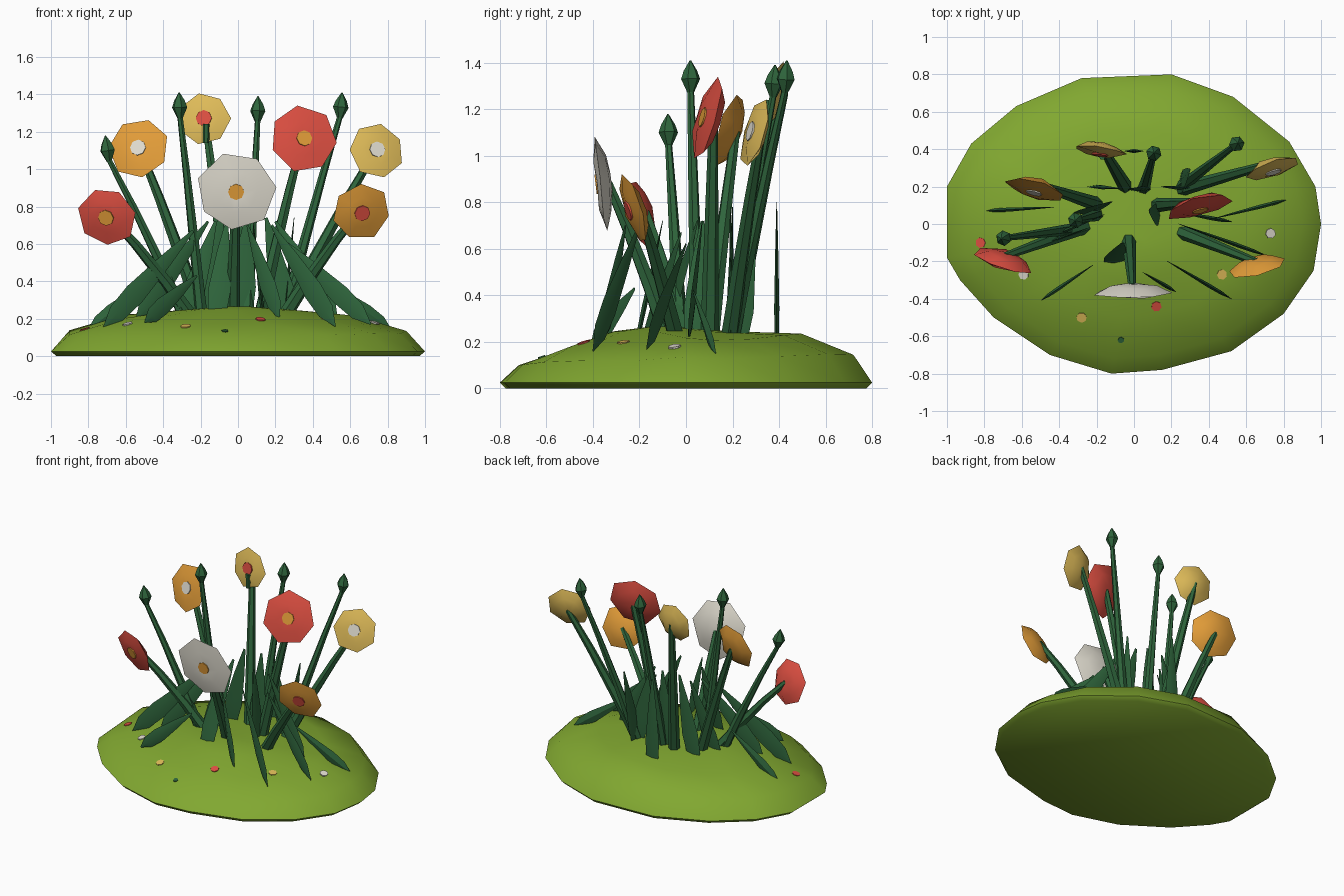
import bpy, bmesh, math, random
from mathutils import Vector
from mathutils.bvhtree import BVHTree

random.seed(4)
if "Cube" in bpy.data.objects:
    bpy.data.objects.remove(bpy.data.objects["Cube"])

UP = Vector((0, 0, 1))


def material(name, *rgb):
    mat = bpy.data.materials.new(name)
    mat.use_nodes = True
    mat.diffuse_color = (*rgb, 1)
    shader = next(n for n in mat.node_tree.nodes if n.type == 'BSDF_PRINCIPLED')
    shader.inputs["Base Color"].default_value = (*rgb, 1)
    return mat


GRASS = material("grass green", 0.22, 0.39, 0.03)
STEM = material("stem green", 0.028, 0.13, 0.045)
RED = material("petal red", 0.74, 0.08, 0.055)
ORANGE = material("petal orange", 0.75, 0.33, 0.04)
YELLOW = material("petal yellow", 0.74, 0.5, 0.1)
WHITE = material("petal white", 0.75, 0.72, 0.63)


def loft(name, rings, mat, angle=50):
    """Bridge equal-sized rings of points into a closed, shaded object."""
    bm = bmesh.new()
    loops = [[bm.verts.new(p) for p in ring] for ring in rings]
    n = len(loops[0])
    for a, b in zip(loops, loops[1:]):
        for i in range(n):
            j = (i + 1) % n
            bm.faces.new((a[i], a[j], b[j], b[i]))
    bm.faces.new(loops[0][::-1])
    bm.faces.new(loops[-1])
    bmesh.ops.remove_doubles(bm, verts=bm.verts, dist=0.0005)
    bmesh.ops.recalc_face_normals(bm, faces=bm.faces)
    mesh = bpy.data.meshes.new(name)
    bm.to_mesh(mesh)
    bm.free()
    obj = bpy.data.objects.new(name, mesh)
    bpy.context.collection.objects.link(obj)
    mesh.materials.append(mat)
    bpy.ops.object.select_all(action='DESELECT')
    obj.select_set(True)
    bpy.context.view_layer.objects.active = obj
    bpy.ops.object.shade_smooth_by_angle(angle=math.radians(angle))
    return obj


def frame(direction):
    """Two unit vectors perpendicular to a direction."""
    side = direction.cross(UP)
    side = side.normalized() if side.length > 0.001 else Vector((1, 0, 0))
    return side, side.cross(direction).normalized()


def circle(center, direction, radius, sides, jitter=0.0, lift=0.0, phase=0.0):
    u, v = frame(direction)
    points = []
    for i in range(sides):
        a = math.tau * i / sides + phase
        r = radius * (1 + random.uniform(-jitter, jitter))
        points.append(center + (u * math.cos(a) + v * math.sin(a)) * r
                      + direction * random.uniform(-lift, lift))
    return points


# Grassy mound: irregular outline stepped up to a low crown
outline = [(1, 0), (0.96, -0.25), (0.8, -0.48), (0.52, -0.68), (0.15, -0.78), (-0.12, -0.8),
           (-0.45, -0.7), (-0.75, -0.5), (-0.93, -0.3), (-1, -0.18), (-1, 0.2), (-0.87, 0.43),
           (-0.63, 0.63), (-0.28, 0.78), (0.2, 0.8), (0.53, 0.68), (0.83, 0.44), (0.97, 0.2)]
steps = [(0.97, 0), (1, 0.025), (0.9, 0.125), (0.62, 0.205), (0.32, 0.245), (0.06, 0.265)]
rings = []
for scale, z in steps:
    wobble = 0.012 if 0.5 < scale < 0.95 else 0
    rings.append([Vector((x * scale, y * scale - 0.2 * max(0, 0.6 - scale),
                          z + (0.03 * y if wobble else 0) + random.uniform(-wobble, wobble)))
                  for x, y in outline])
mound = loft("grass_mound", rings, GRASS, 60)
tree = BVHTree.FromPolygons([v.co for v in mound.data.vertices],
                            [tuple(p.vertices) for p in mound.data.polygons])

# Fallen petals lying on the mound
for x, y, mat in [(-0.82, -0.1, RED), (-0.59, -0.27, WHITE), (-0.28, -0.5, YELLOW),
                  (-0.07, -0.62, STEM), (0.12, -0.44, RED), (0.47, -0.27, YELLOW),
                  (0.73, -0.05, WHITE)]:
    spot, normal, _, _ = tree.ray_cast(Vector((x, y, 1)), -UP)
    size = 0.017 if mat == STEM else 0.028
    loft("fallen_petal", [circle(spot + normal * h, normal, size, 7) for h in (-0.003, 0.005)], mat)


def stem(name, base, top, r0=0.04, r1=0.02):
    """Tapered stalk, slightly steeper at its foot."""
    base, top = Vector((*base, 0.17)), Vector(top)
    path = []
    for t in (0, 0.35, 0.7, 1):
        p = base.lerp(top, t)
        p.z += 0.1 * t * (1 - t)
        path.append((p, r0 + (r1 - r0) * t))
    axis = (top - base).normalized()
    loft(name, [circle(p, axis, r, 6) for p, r in path], STEM)
    return axis


# Flowers: seven-sided blooms with a backed dome and a small centre plate
flowers = [
    ((-0.70, -0.20, 0.745), (-0.33, -1, -0.3), 0.16, RED, ORANGE, (-0.22, 0.0)),
    ((-0.53, 0.185, 1.11), (-0.26, -1, 0.28), 0.17, ORANGE, WHITE, (-0.18, 0.1)),
    ((-0.18, 0.39, 1.27), (-0.15, -1, 0.15), 0.14, YELLOW, RED, (-0.04, 0.19)),
    ((-0.01, -0.365, 0.88), (0, -1, -0.12), 0.21, WHITE, ORANGE, (-0.03, -0.06)),
    ((0.35, 0.09, 1.16), (0.25, -1, 0.28), 0.185, RED, ORANGE, (0.11, 0.1)),
    ((0.74, 0.295, 1.10), (0.3, -1, 0.28), 0.152, YELLOW, WHITE, (0.23, 0.18)),
    ((0.66, -0.23, 0.77), (0.25, -1, -0.33), 0.155, ORANGE, RED, (0.22, -0.03)),
]
for center, facing, radius, petal, heart, foot in flowers:
    c, n = Vector(center), Vector(facing).normalized()
    turn = random.uniform(0, 1)
    profile = [(0.2, -0.045), (0.62, -0.035), (1, 0.0), (0.55, 0.016), (0.2, 0.018)]
    loft("flower_head", [circle(c + n * h, n, radius * s, 7, 0.04, 0.008 if s > 0.5 else 0, turn)
                         for s, h in profile], petal, 60)
    loft("flower_centre", [circle(c + n * h, n, 0.043, 8) for h in (0.016, 0.024)], heart)
    stem("flower_stem", foot, c - n * 0.03)
# Stalk tip showing in front of the rear bloom
tip = Vector((-0.17, 0.36, 1.17))
loft("stalk_tip", [circle(tip + UP * h, UP, r, 6) for h, r in ((-0.03, 0.016), (0.07, 0.018))], STEM)

# Closed buds on their own stalks
for foot, top in [((-0.19, 0.05), (-0.31, 0.02, 1.28)), ((-0.27, -0.02), (-0.69, -0.075, 1.05)),
                  ((0.05, 0.18), (0.105, 0.375, 1.26)), ((0.24, 0.19), (0.545, 0.425, 1.28))]:
    axis = stem("bud_stem", foot, top, 0.034, 0.015)
    lean = (axis + UP * 2).normalized()
    loft("bud", [circle(Vector(top) + lean * h, lean, r, 6)
                 for h, r in ((-0.01, 0.014), (0.05, 0.042), (0.085, 0.03), (0.13, 0.003))], STEM, 30)


def blade(name, top, bottom, width, normal=None):
    """Pointed flat leaf; by default it stands in an upright plane."""
    top, bottom = Vector(top), Vector(bottom)
    axis = (bottom - top).normalized()
    n = Vector(normal) if normal else axis.cross(UP).normalized()
    side = axis.cross(n).normalized()
    rings = []
    for t, s in ((0, 0.12), (0.3, 0.6), (0.65, 1), (0.85, 0.85), (1, 0.06)):
        p, w, h = top.lerp(bottom, t), side * width * s / 2, n * 0.011 * s
        rings.append([p + w, p + h, p - w, p - h])
    loft(name, rings, STEM, 30)


# Leaves sloping outward to the ground
for top, bottom, width in [
        ((0.18, -0.2, 0.7), (0.52, -0.4, 0.16), 0.12),
        ((0.05, -0.26, 0.7), (0.22, -0.36, 0.2), 0.1),
        ((0.24, 0.0, 0.62), (0.71, -0.17, 0.17), 0.11),
        ((0.43, 0.03, 0.42), (0.82, 0.13, 0.14), 0.08),
        ((0.2, 0.07, 0.72), (0.53, 0.01, 0.2), 0.11),
        ((-0.22, -0.22, 0.43), (-0.5, -0.41, 0.18), 0.1),
        ((-0.24, -0.02, 0.67), (-0.72, -0.19, 0.15), 0.12),
        ((-0.43, 0.09, 0.43), (-0.8, 0.07, 0.14), 0.08),
        ((-0.16, 0.05, 0.72), (-0.55, -0.11, 0.18), 0.11)]:
    blade("sloping_leaf", top, bottom, width)

# Broad leaves standing at the heart of the clump
for top, bottom, width, normal in [
        ((0.0, 0.39, 0.8), (0.0, 0.39, 0.1), 0.11, (0, 1, 0)),
        ((-0.08, 0.19, 0.78), (-0.22, 0.2, 0.15), 0.13, (0, 1, 0)),
        ((0.05, 0.2, 0.78), (0.02, 0.18, 0.15), 0.13, (0, 1, 0)),
        ((0.15, 0.2, 0.74), (0.28, 0.19, 0.15), 0.13, (0, 1, 0)),
        ((0.3, 0.29, 0.74), (0.24, 0.2, 0.12), 0.12, (1, 0, 0)),
        ((-0.06, -0.1, 0.72), (-0.12, -0.22, 0.16), 0.12, (0, 1, 0)),
        ((0.08, 0.07, 0.72), (0.14, 0.04, 0.15), 0.12, (1, 0, 0)),
        ((-0.12, 0.12, 0.72), (-0.3, 0.05, 0.15), 0.12, (0, 1, 0))]:
    blade("standing_leaf", top, bottom, width, normal)
